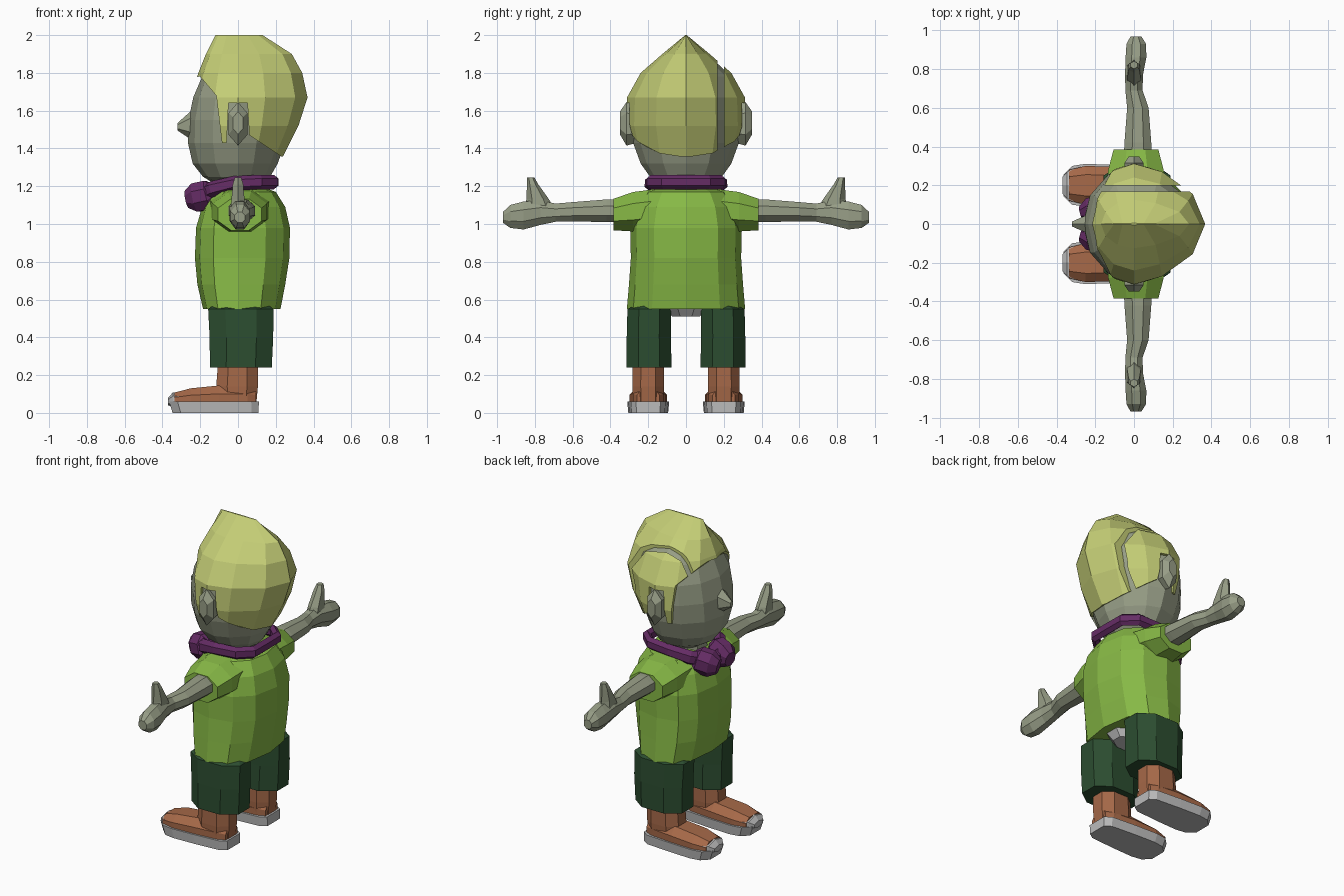
import bpy, bmesh
from math import sin, cos, pi, copysign
from mathutils import Vector

if "Cube" in bpy.data.objects:
    bpy.data.objects.remove(bpy.data.objects["Cube"])


def material(name, rgb):
    m = bpy.data.materials.new(name)
    m.diffuse_color = (*rgb, 1)
    m.use_nodes = True
    m.node_tree.nodes["Principled BSDF"].inputs["Base Color"].default_value = m.diffuse_color
    return m


SKIN = material("skin", (0.31, 0.34, 0.24))
HAIR = material("hair", (0.55, 0.61, 0.18))
SHIRT = material("shirt", (0.24, 0.48, 0.06))
SCARF = material("scarf", (0.13, 0.025, 0.13))
PANTS = material("pants", (0.025, 0.075, 0.03))
LEATHER = material("leather", (0.38, 0.14, 0.065))
RUBBER = material("rubber", (0.5, 0.5, 0.5))


def loft(name, rings, mat=None, mirror=False):
    """Skin a list of equal-length rings, cap both ends, optionally mirror over y."""
    bm = bmesh.new()
    vs = [[bm.verts.new(p) for p in r] for r in rings]
    n = len(vs[0])
    for a, b in zip(vs, vs[1:]):
        for i in range(n):
            j = (i + 1) % n
            bm.faces.new((a[i], a[j], b[j], b[i]))
    bm.faces.new(vs[0])
    bm.faces.new(vs[-1])
    bmesh.ops.recalc_face_normals(bm, faces=bm.faces)
    me = bpy.data.meshes.new(name)
    bm.to_mesh(me)
    bm.free()
    ob = bpy.data.objects.new(name, me)
    bpy.context.collection.objects.link(ob)
    if mat:
        me.materials.append(mat)
    if mirror:
        ob.modifiers.new("mirror", "MIRROR").use_axis = (False, True, False)
    return ob


def oval(axis, pos, u, v, ru, rv, n=8, power=1.0):
    """Ring at pos along an axis; u, v are the other two coordinates in xyz order."""
    pts = []
    for i in range(n):
        a = 2 * pi * (i + 0.5) / n
        c, s = (copysign(abs(f) ** power, f) for f in (cos(a), sin(a)))
        p = [u + ru * c, v + rv * s]
        p.insert("xyz".index(axis), pos)
        pts.append(p)
    return pts


def egg(z, x0, x1, ry, n=12, back=1.35, side=1.0):
    """Horizontal ring with its own front (x0) and back (x1) reach."""
    pts = []
    for i in range(n):
        c, s = cos(2 * pi * i / n), sin(2 * pi * i / n)
        x = x1 * c ** back if c > 0 else x0 * (-c) ** side
        pts.append((x, copysign(ry * abs(s) ** side, s), z))
    return pts


def sweep(name, stations, mat, n=6):
    """Tube along stations (x, y, z, half width, half height), mirrored over y."""
    P = [Vector(s[:3]) for s in stations]
    rings = []
    for i, s in enumerate(stations):
        t = P[min(i + 1, len(P) - 1)] - P[max(i - 1, 0)]
        side = t.cross(Vector((0, 0, 1))).normalized()
        up = side.cross(t).normalized()
        rings.append([P[i] + side * s[3] * cos(2 * pi * (k + .5) / n) * 1.1
                      + up * s[4] * sin(2 * pi * (k + .5) / n) * 1.1 for k in range(n)])
    return loft(name, rings, mat, True)


def boolean(ob, cutter, op):
    m = ob.modifiers.new("cut", "BOOLEAN")
    m.object, m.operation, m.solver = cutter, op, "EXACT"
    bpy.context.view_layer.objects.active = ob
    bpy.ops.object.modifier_apply(modifier=m.name)
    bpy.data.objects.remove(cutter)


# Head, nose, ears, neck (the figure faces -x)
loft("head", [egg(*r) for r in [
    (1.21, -.12, .13, .13), (1.25, -.185, .17, .19), (1.32, -.24, .21, .24), (1.43, -.265, .25, .28),
    (1.55, -.262, .29, .297), (1.67, -.237, .32, .292), (1.78, -.19, .30, .242),
    (1.86, -.14, .25, .155), (1.91, -.1, .15, .06)]], SKIN)
loft("nose", [oval("x", -.23, 0, 1.525, .06, .09, 6), oval("x", -.32, 0, 1.515, .015, .02, 6)], SKIN)
loft("ear", [oval("y", .26, 0, 1.53, .05, .1, 6), oval("y", .315, 0, 1.53, .058, .115, 6),
             oval("y", .35, 0, 1.535, .03, .06, 6)], SKIN, True)
loft("neck", [oval("z", 1.12, 0, 0, .13, .13), oval("z", 1.26, 0, 0, .12, .12)], SKIN)

# Hair: ridge-topped shell trimmed to the hairline, then parted on one side
hair = loft("hair", [egg(*r) for r in [
    (1.35, -.2, .235, .275), (1.52, -.25, .32, .317), (1.67, -.247, .368, .312),
    (1.80, -.21, .34, .24), (1.90, -.17, .285, .125), (2.0, -.12, .13, .004)]], HAIR)
line = [(-.4, 1.77), (-.2, 1.78), (-.115, 1.68), (-.085, 1.43), (-.06, 1.43), (-.05, 1.64),
        (.05, 1.64), (.06, 1.47), (.23, 1.357), (.5, 1.357), (.5, 2.1), (-.4, 2.1)]
boolean(hair, loft("hairline_cutter", [[(x, y, z) for x, z in line] for y in (-.5, .5)]), "INTERSECT")
boolean(hair, loft("parting_cutter", [oval("y", y, 0, 1.7, 1.5, 1.5, 4) for y in (.168, .2)]), "DIFFERENCE")

# Scarf: band from the nape, with two rolled ends under the chin
sweep("scarf", [(.19, 0, 1.222, .025, .035), (.19, .12, 1.222, .025, .035), (.12, .185, 1.222, .025, .035),
                (-.02, .19, 1.215, .03, .035), (-.13, .15, 1.185, .035, .04),
                (-.2, .06, 1.15, .035, .045), (-.205, 0, 1.145, .03, .04)], SCARF)
sweep("scarf_end", [(-.12, .1, 1.17, .035, .04), (-.155, .09, 1.155, .065, .075),
                    (-.225, .07, 1.14, .065, .075), (-.27, .058, 1.13, .035, .045)], SCARF, 8)

# Shirt and sleeves
loft("shirt", [egg(*r, n=12, back=.9, side=.8) for r in [
    (.55, -.185, .225, .313), (.68, -.215, .25, .302), (.82, -.228, .272, .292), (.98, -.222, .275, .295),
    (1.09, -.19, .25, .27), (1.17, -.14, .2, .22), (1.2, -.09, .12, .13)]], SHIRT)
loft("sleeve", [oval("y", .15, .01, 1.08, .17, .115), oval("y", .28, .01, 1.065, .155, .113),
                oval("y", .385, .01, 1.05, .125, .09)], SHIRT, True)

# Arms with mitten hands and raised thumbs
loft("arm", [oval("y", *s, 8) for s in [
    (.3, .02, 1.07, .08, .065), (.42, .02, 1.07, .075, .065), (.6, .02, 1.065, .06, .055),
    (.69, .0, 1.06, .048, .052), (.77, .0, 1.06, .05, .07), (.86, .01, 1.045, .058, .08),
    (.93, .012, 1.04, .055, .066), (.97, .01, 1.035, .03, .03)]], SKIN, True)
loft("thumb", [oval("z", *s, 6) for s in [
    (1.07, 0, .775, .045, .085), (1.13, 0, .785, .04, .06), (1.21, 0, .812, .032, .03),
    (1.245, 0, .822, .02, .02)]], SKIN, True)

# Trousers and the grey patch between the legs
loft("trouser_leg", [oval("z", *s, 8, .85) for s in [
    (.24, .015, .195, .175, .127), (.4, .018, .197, .18, .125), (.55, .015, .195, .185, .123),
    (.58, .015, .16, .14, .09)]], PANTS, True)
loft("crotch", [oval("z", .51, .02, 0, .12, .08, 8), oval("z", .56, .02, 0, .17, .12, 8)])

# Shoes: ankle, upper, sole with toe cap
loft("shoe_ankle", [oval("z", *s, 8, .85) for s in [
    (.057, -.005, .2, .11, .085), (.14, -.005, .2, .118, .09), (.28, 0, .2, .112, .088)]], LEATHER, True)
upper = [(.095, .06, .13), (.05, .08, .145), (-.1, .095, .145), (-.25, .1, .13), (-.335, .08, .108)]
loft("shoe_upper", [[(x, .2 - w, .057), (x, .2 - w, .057 + (h - .057) * .5), (x, .2 - w * .55, h),
                     (x, .2 + w * .55, h), (x, .2 + w, .057 + (h - .057) * .5), (x, .2 + w, .057)]
                    for x, w, h in upper], LEATHER, True)
outline = [(.11, .065), (.07, .092), (-.1, .105), (-.25, .111), (-.32, .1), (-.365, .055)]
sole = [(x, .2 + w) for x, w in outline] + [(x, .2 - w) for x, w in reversed(outline)]
loft("sole", [[(x * .96 + .004, .2 + (y - .2) * .95, 0) for x, y in sole],
              [(x, y, .06) for x, y in sole]], RUBBER, True)
loft("toe_cap", [oval("x", -.31, .2, .065, .098, .045, 6), oval("x", -.345, .2, .07, .08, .038, 6),
                 oval("x", -.37, .2, .06, .05, .02, 6)], RUBBER, True)
